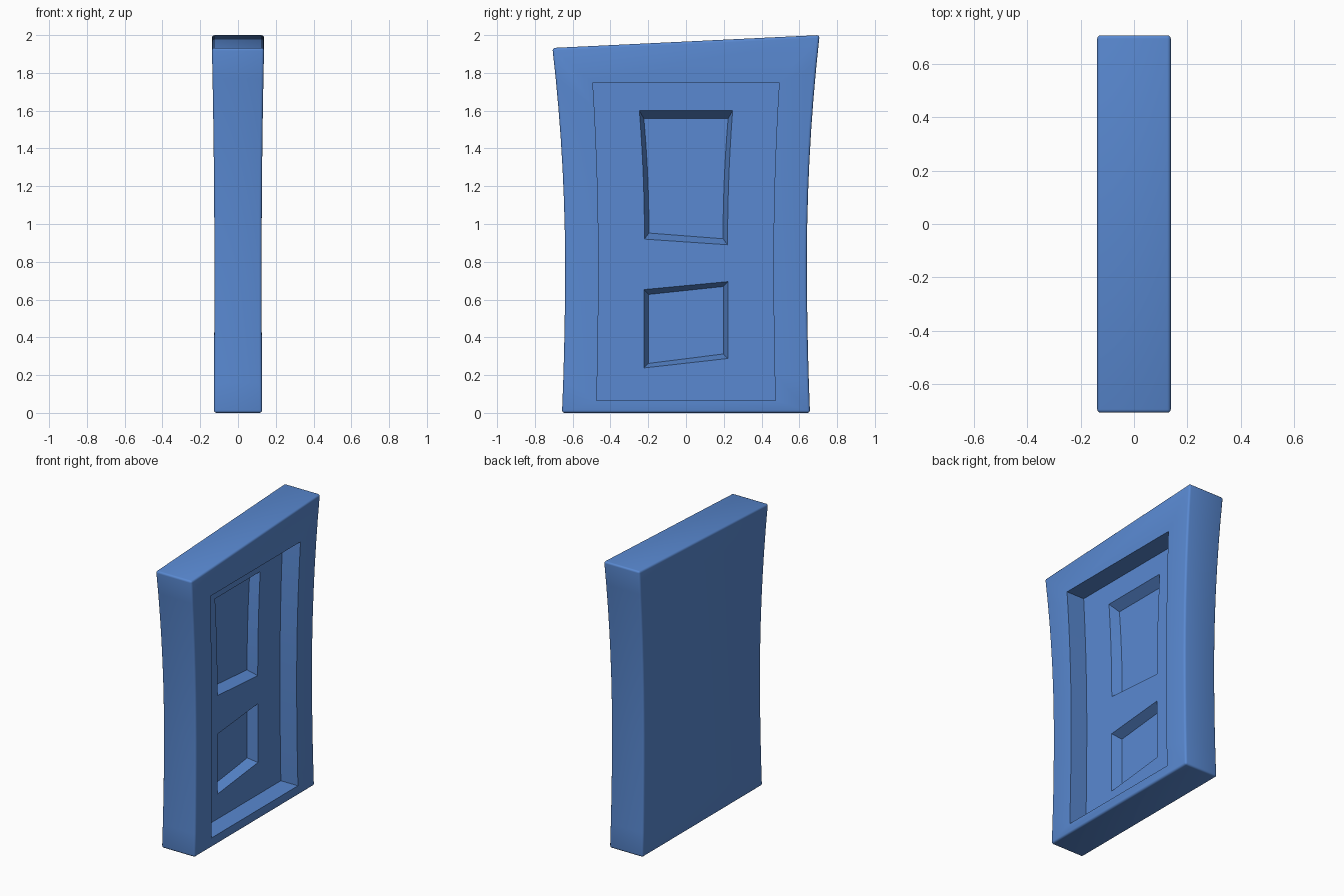
import bpy, bmesh

if "Cube" in bpy.data.objects:
    bpy.data.objects.remove(bpy.data.objects["Cube"])

N = 12  # rows up each side


def flare(z):
    """Waisted flare: narrowest at z = 0.8, wider at foot and head."""
    t = z - 0.8
    return 1 + (0.073 if t > 0 else 0.04) * t * t


def side_loop(bm, point):
    """Loop of verts up the +y side, then down the -y side."""
    pts = [point(k / N, 1) for k in range(N + 1)]
    pts += [point(k / N, -1) for k in range(N, -1, -1)]
    return [bm.verts.new(p) for p in pts]


def bridge(bm, a, b):
    n = len(a)
    return [bm.faces.new((a[i], a[(i + 1) % n], b[(i + 1) % n], b[i])) for i in range(n)]


def loop_edges(bm, loop):
    n = len(loop)
    return [bm.edges.get((loop[i], loop[(i + 1) % n])) or
            bm.edges.new((loop[i], loop[(i + 1) % n])) for i in range(n)]


def outer(x_sign):
    def point(u, s):
        z = 2.0 * u
        return (x_sign * 0.125 * flare(z), s * 0.64 * flare(z),
                z * (1.0 if s > 0 else 0.966))
    return point


def recess(x=None):
    def point(u, s):
        z = 0.066 + (1.748 - 0.066) * u
        return (0.125 * flare(z) if x is None else x, s * 0.463 * flare(z), z)
    return point


def panel(x, w0, w1, low, high, inset=0.0, lift=0.0, drop=0.0):
    """low / high are (z at -y side, z at +y side)."""
    def point(u, s):
        i = 1 if s > 0 else 0
        z0, z1 = low[i] + lift, high[i] - drop
        return (x, s * (w0 + (w1 - w0) * u * u - inset), z0 + (z1 - z0) * u)
    return point


FLOOR, DEEP = -0.003, -0.068
bm = bmesh.new()

# Frame: back, outer sides and front border
back = side_loop(bm, outer(-1))
front = side_loop(bm, outer(1))
bridge(bm, back, front)
for k in range(N):
    bm.faces.new((back[k], back[k + 1], back[2 * N - k], back[2 * N + 1 - k]))
rim = side_loop(bm, recess())
bridge(bm, front, rim)

# Door leaf set back in the frame
leaf = side_loop(bm, recess(FLOOR))
bridge(bm, rim, leaf)
edges = loop_edges(bm, leaf)

# Two sunken panels with sloped walls
for w0, w1, low, high, lift, drop in (
        (0.22, 0.247, (0.92, 0.89), (1.60, 1.60), 0.032, 0.042),
        (0.222, 0.222, (0.238, 0.288), (0.653, 0.695), 0.024, 0.026)):
    top = side_loop(bm, panel(FLOOR, w0, w1, low, high))
    base = side_loop(bm, panel(DEEP, w0, w1, low, high, 0.024, lift, drop))
    bridge(bm, top, base)
    bm.faces.new(base)
    edges += loop_edges(bm, top)
bmesh.ops.triangle_fill(bm, edges=edges, use_beauty=True, normal=(1, 0, 0))
bmesh.ops.recalc_face_normals(bm, faces=bm.faces[:])

# Softly rounded outer edges
corners = [0, N, N + 1, 2 * N + 1]
round_edges = loop_edges(bm, back) + loop_edges(bm, front)
round_edges += [bm.edges.get((back[i], front[i])) for i in corners]
bmesh.ops.bevel(bm, geom=round_edges, offset=0.014, offset_type='OFFSET',
                segments=3, profile=0.5, affect='EDGES', clamp_overlap=True)

mesh = bpy.data.meshes.new("door")
bm.to_mesh(mesh)
bm.free()
door = bpy.data.objects.new("door", mesh)
bpy.context.collection.objects.link(door)

blue = bpy.data.materials.new("blue")
blue.diffuse_color = (0.10, 0.25, 0.64, 1)
blue.use_nodes = True
blue.node_tree.nodes["Principled BSDF"].inputs["Base Color"].default_value = blue.diffuse_color
mesh.materials.append(blue)

bpy.context.view_layer.objects.active = door
door.select_set(True)
bpy.ops.object.shade_smooth_by_angle(angle=0.6)
